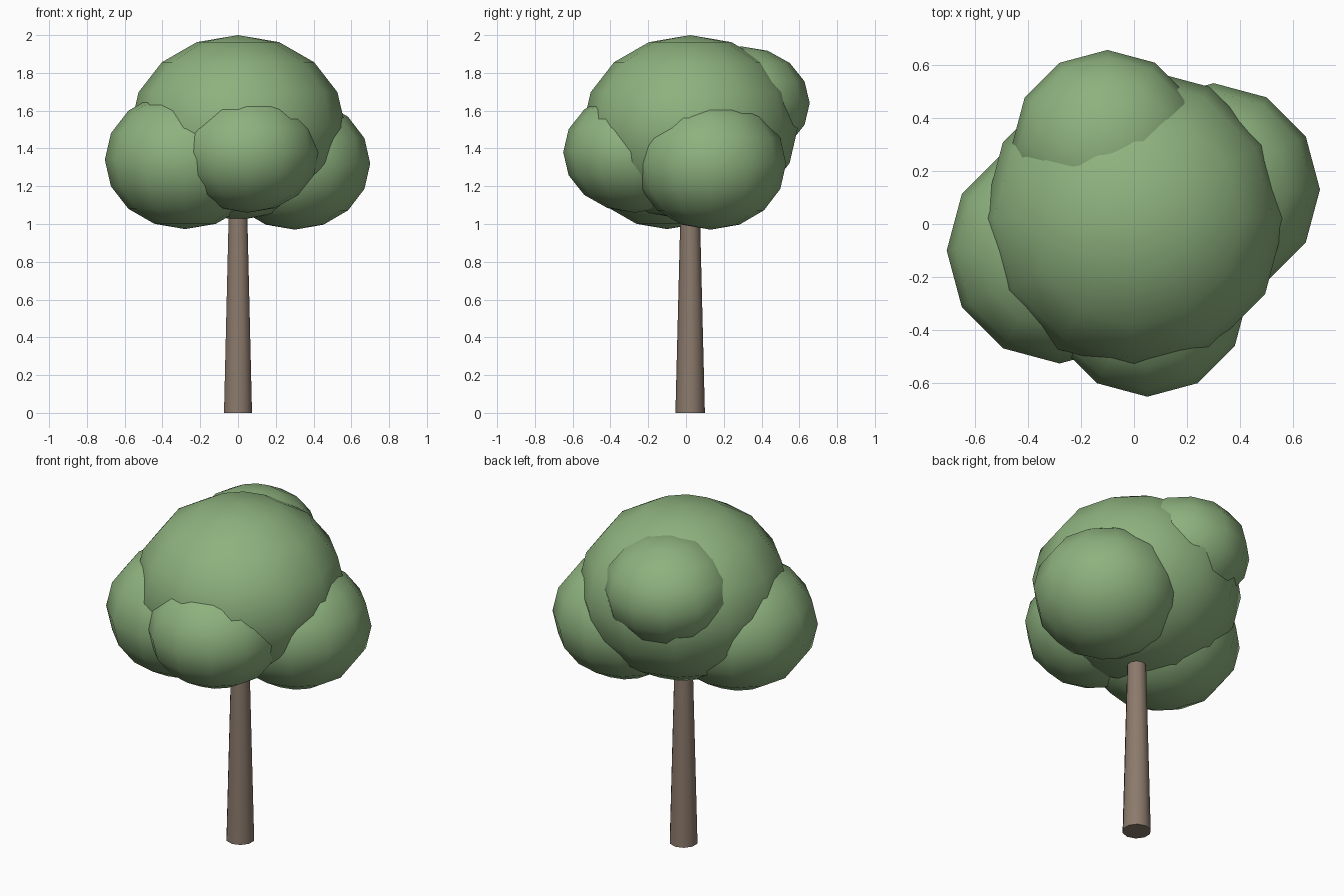
import bpy
import math

cube = bpy.data.objects.get("Cube")
if cube:
    bpy.data.objects.remove(cube, do_unlink=True)


def make_material(name, rgb):
    mat = bpy.data.materials.new(name)
    mat.use_nodes = True
    color = (*rgb, 1.0)
    mat.diffuse_color = color
    mat.node_tree.nodes["Principled BSDF"].inputs["Base Color"].default_value = color
    return mat


def finish(name, mat):
    obj = bpy.context.object
    obj.name = name
    obj.data.name = name
    obj.data.materials.append(mat)
    bpy.ops.object.transform_apply(location=False, rotation=False, scale=True)
    bpy.ops.object.shade_smooth_by_angle(angle=math.radians(60))
    return obj


def leaf_clump(name, center, radius, half_height):
    # Slightly flattened low-poly sphere
    bpy.ops.mesh.primitive_uv_sphere_add(segments=12, ring_count=8, radius=1, location=center)
    bpy.context.object.scale = (radius, radius, half_height)
    return finish(name, leaf_green)


leaf_green = make_material("leaf green", (0.27, 0.445, 0.21))
bark_brown = make_material("bark brown", (0.262, 0.195, 0.15))

# Tapered trunk, running up into the foliage
TRUNK_HEIGHT = 1.2
bpy.ops.mesh.primitive_cone_add(vertices=10, radius1=0.078, radius2=0.048, depth=TRUNK_HEIGHT,
                                location=(0, 0.022, TRUNK_HEIGHT / 2))
finish("trunk", bark_brown)

# Foliage: large crown surrounded by four smaller clumps
leaf_clump("crown", (0, 0.022, 1.51), 0.57, 0.49)
leaf_clump("left_foliage", (0.30, 0.13, 1.32), 0.40, 0.35)
leaf_clump("right_foliage", (-0.28, -0.10, 1.34), 0.425, 0.367)
leaf_clump("front_foliage", (0.05, -0.27, 1.38), 0.38, 0.32)
leaf_clump("back_foliage", (-0.10, 0.295, 1.64), 0.36, 0.30)
